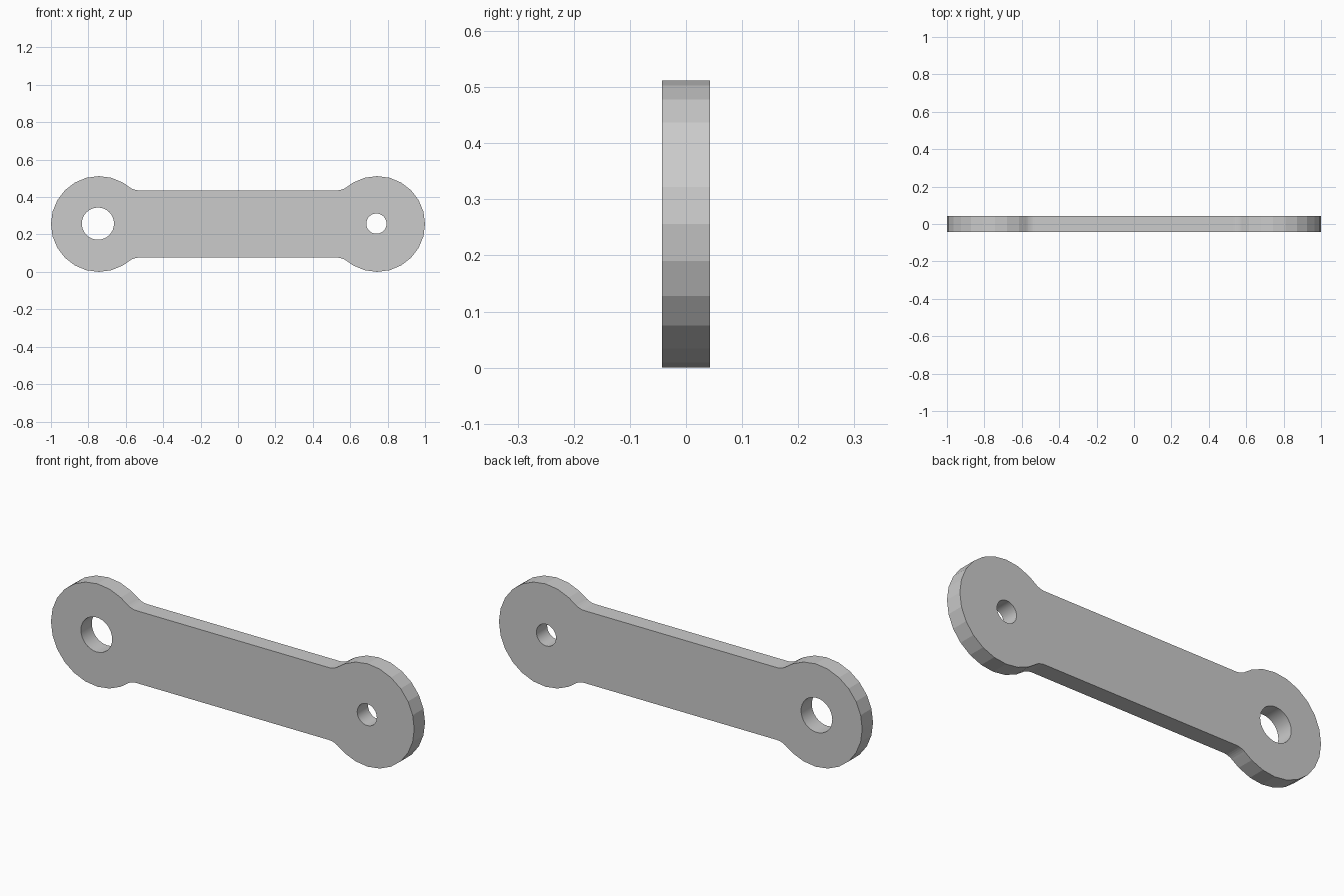
import bpy, bmesh
from math import sin, cos, pi, sqrt, atan2, radians

if "Cube" in bpy.data.objects:
    bpy.data.objects.remove(bpy.data.objects["Cube"])

END_X, MID_Z, END_R = 0.744, 0.256, 0.256   # round ends
BAR_H, FILLET, HALF_T = 0.18, 0.086, 0.0425  # bar half height, fillet, half thickness


def arc(cx, cz, r, a0, a1, n):
    return [(cx + r * cos(a0 + (a1 - a0) * i / n),
             cz + r * sin(a0 + (a1 - a0) * i / n)) for i in range(n + 1)]


# Upper right quarter: end circle in 15 degree steps, then concave fillet to the bar
dx = sqrt((END_R + FILLET) ** 2 - (BAR_H + FILLET) ** 2)
tangent = atan2(BAR_H + FILLET, -dx)
quarter = arc(END_X, 0, END_R, 0, radians(120), 8)
quarter += arc(END_X - dx, BAR_H + FILLET, FILLET, tangent - pi, -pi / 2, 6)

# Mirror to the full outline
top = quarter + [(-x, z) for x, z in reversed(quarter)]
outline = top + [(x, -z) for x, z in reversed(top[1:-1])]

# Two bolt holes of different size
holes = [arc(-0.749, 0.002, 0.086, 0, 2 * pi, 32)[:-1],
         arc(0.74, 0.002, 0.054, 0, 2 * pi, 32)[:-1]]

bm = bmesh.new()
for loop in [outline] + holes:
    vs = [bm.verts.new((x, -HALF_T, z + MID_Z)) for x, z in loop]
    for a, b in zip(vs, vs[1:] + vs[:1]):
        bm.edges.new((a, b))

# Fill the plate face and extrude it to thickness
bmesh.ops.triangle_fill(bm, use_beauty=True, edges=bm.edges[:], normal=(0, -1, 0))
ext = bmesh.ops.extrude_face_region(bm, geom=bm.faces[:], use_keep_orig=True)
bmesh.ops.translate(bm, vec=(0, 2 * HALF_T, 0),
                    verts=[g for g in ext["geom"] if isinstance(g, bmesh.types.BMVert)])
bmesh.ops.recalc_face_normals(bm, faces=bm.faces[:])

# Smooth only the hole walls, keep the outer rim faceted
for f in bm.faces:
    c = f.calc_center_median()
    near = min((c.x + 0.749) ** 2 + (c.z - 0.258) ** 2, (c.x - 0.74) ** 2 + (c.z - 0.258) ** 2)
    if abs(f.normal.y) < 0.5 and near < 0.01:
        f.smooth = True
        for e in f.edges:
            if any(abs(g.normal.y) > 0.5 for g in e.link_faces):
                e.smooth = False

mesh = bpy.data.meshes.new("link_plate")
bm.to_mesh(mesh)
bm.free()
bpy.context.collection.objects.link(bpy.data.objects.new("link_plate", mesh))
